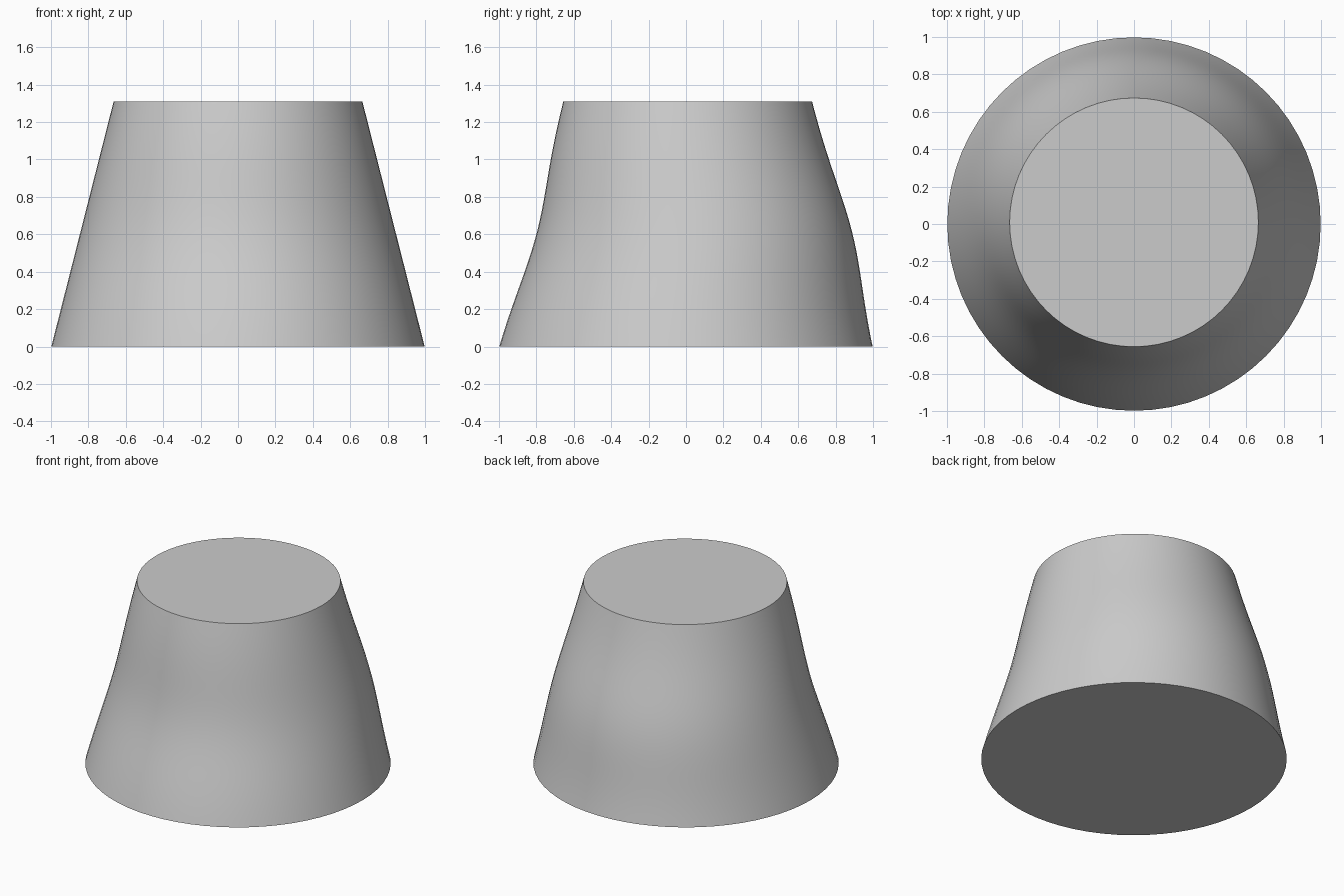
import bpy, bmesh, math

cube = bpy.data.objects.get("Cube")
if cube:
    bpy.data.objects.remove(cube, do_unlink=True)

SIDES, RINGS = 64, 32
HEIGHT, BASE_R, TOP_R = 1.31, 0.998, 0.665


def centre_y(z):
    """Bowed centre line: swells towards the back at mid height."""
    return 0.045 * math.exp(-((z - 0.6) / 0.4) ** 2) - 0.005 + 0.012 * z / HEIGHT


# Plain grey material
grey = bpy.data.materials.new("light grey")
grey.use_nodes = True
colour = (0.6, 0.6, 0.6, 1)
grey.diffuse_color = colour
grey.node_tree.nodes["Principled BSDF"].inputs["Base Color"].default_value = colour

# Tapered body lofted through circles along the bowed centre line
bm = bmesh.new()
rings = []
for i in range(RINGS + 1):
    t = i / RINGS
    z = HEIGHT * t
    radius = BASE_R + (TOP_R - BASE_R) * t
    angles = [2 * math.pi * k / SIDES for k in range(SIDES)]
    rings.append([bm.verts.new((radius * math.cos(a),
                                centre_y(z) + radius * math.sin(a), z)) for a in angles])
for low, high in zip(rings, rings[1:]):
    for k in range(SIDES):
        n = (k + 1) % SIDES
        bm.faces.new((low[k], low[n], high[n], high[k]))

# Flat end caps
bm.faces.new(rings[0][::-1])
bm.faces.new(rings[-1])

mesh = bpy.data.meshes.new("tapered_body")
bm.to_mesh(mesh)
bm.free()
mesh.materials.append(grey)
body = bpy.data.objects.new("tapered_body", mesh)
bpy.context.collection.objects.link(body)

# Smooth sides with sharp rims
bpy.ops.object.select_all(action="DESELECT")
body.select_set(True)
bpy.context.view_layer.objects.active = body
bpy.ops.object.shade_smooth_by_angle(angle=math.radians(30))
